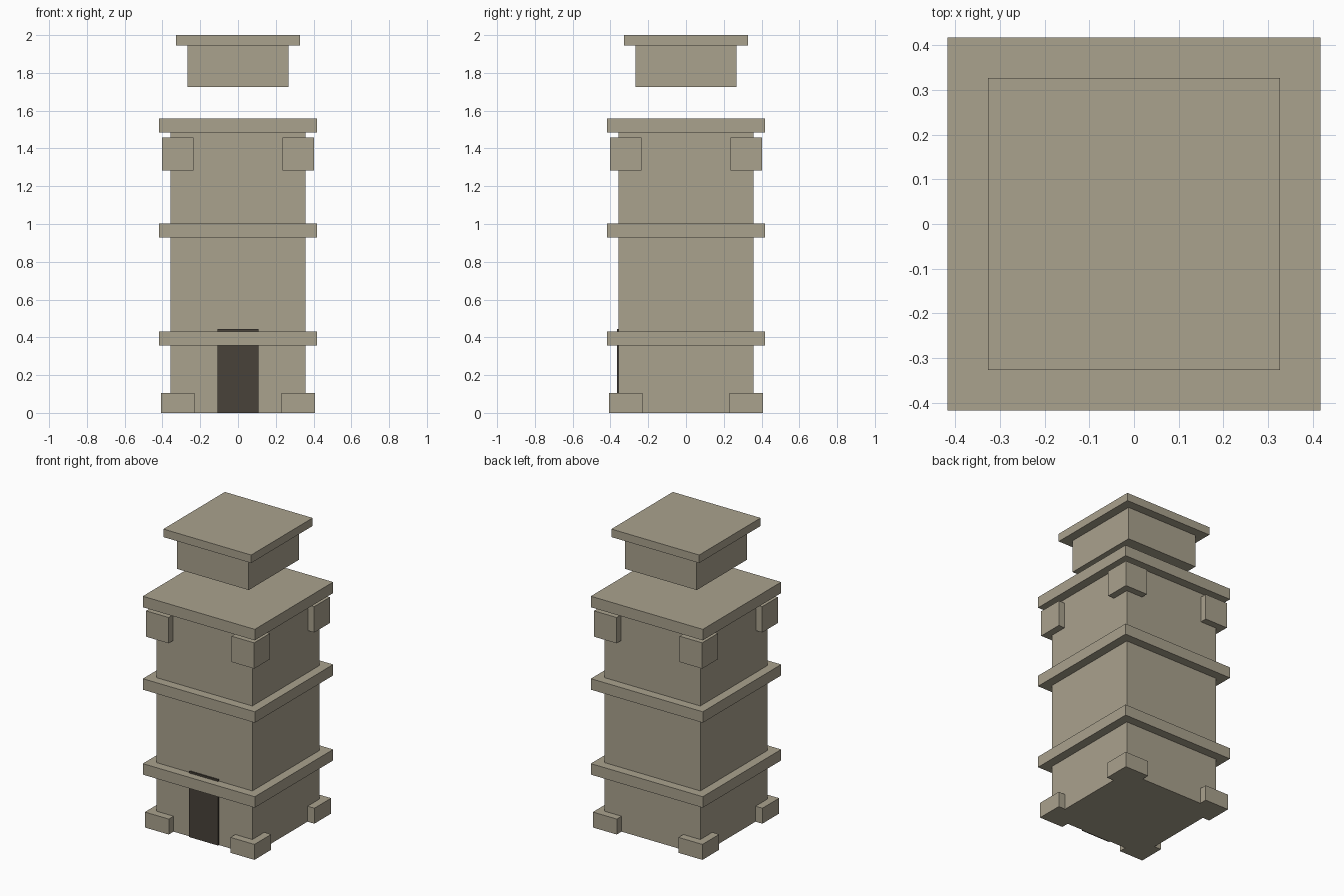
import bpy

default_cube = bpy.data.objects.get("Cube")
if default_cube:
    bpy.data.objects.remove(default_cube, do_unlink=True)


def make_material(name, color):
    mat = bpy.data.materials.new(name)
    mat.use_nodes = True
    mat.diffuse_color = color
    mat.node_tree.nodes["Principled BSDF"].inputs["Base Color"].default_value = color
    return mat


stone = make_material("sandy stone", (0.40, 0.36, 0.27, 1))
dark = make_material("dark doorway", (0.065, 0.054, 0.042, 1))


def box(name, low, high, mat=stone):
    """Axis-aligned box between two opposite corners."""
    bpy.ops.mesh.primitive_cube_add(size=1)
    obj = bpy.context.object
    obj.name = name
    for v in obj.data.vertices:
        v.co = [h if c > 0 else l for c, l, h in zip(v.co, low, high)]
    obj.data.materials.append(mat)
    return obj


def slab(name, half, bottom, top):
    """Square block centred on the tower axis."""
    return box(name, (-half, -half, bottom), (half, half, top))


def corner_blocks(name, inner, outer, bottom, top):
    """Four matching blocks wrapped round the tower corners."""
    for x_side, sx in (("left", 1), ("right", -1)):
        for y_side, sy in (("front", -1), ("back", 1)):
            xs = sorted((sx * inner, sx * outer))
            ys = sorted((sy * inner, sy * outer))
            box(f"{name}_{y_side}_{x_side}",
                (xs[0], ys[0], bottom), (xs[1], ys[1], top))


# Tower shaft and its three ledges
slab("tower_shaft", 0.357, 0, 1.5)
for label, bottom in (("lower", 0.357), ("middle", 0.929), ("upper", 1.484)):
    slab(f"{label}_ledge", 0.417, bottom, bottom + 0.074)

# Corner footings and corner brackets
corner_blocks("footing", 0.23, 0.408, 0, 0.104)
corner_blocks("bracket", 0.235, 0.403, 1.284, 1.458)

# Raised turret with its cap, floating above the tower
slab("turret", 0.267, 1.725, 1.95)
slab("turret_cap", 0.327, 1.946, 2)

# Thin door panel, rising just above the lower ledge
box("door", (-0.108, -0.366, 0), (0.108, -0.357, 0.443), dark)
